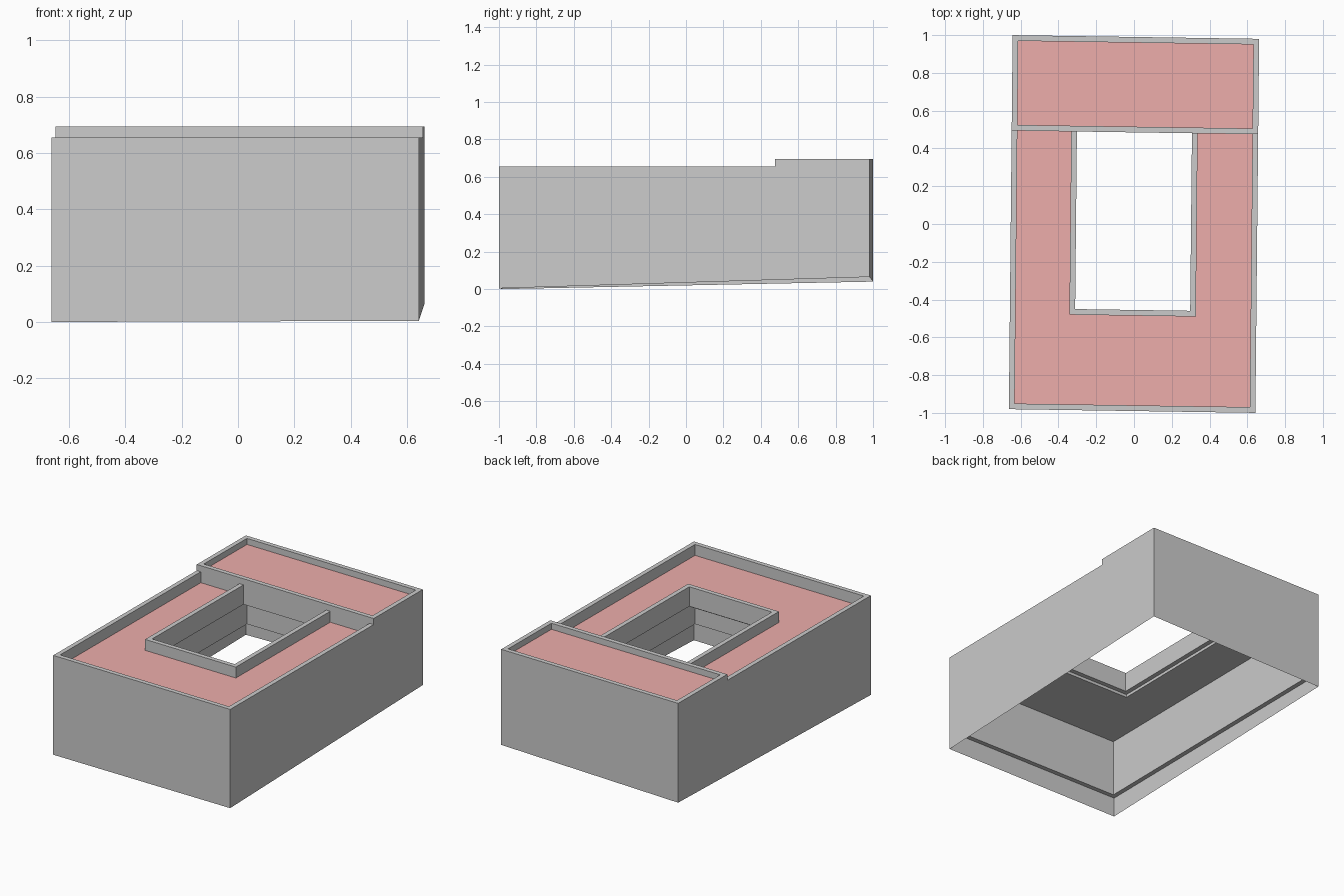
import bpy

if "Cube" in bpy.data.objects:
    bpy.data.objects.remove(bpy.data.objects["Cube"])

HW, HL, T = 0.6525, 0.99, 0.03      # half width, half length, parapet thickness
STEP = 0.485                        # where the taller rear wing begins
LOW, HIGH = 0.655, 0.695            # parapet tops
LEDGE, CURB = 0.13, 0.526           # undersides of wall lining and court curb


def place(u, v, z):
    """Plan coordinates to world: the building is turned slightly."""
    return (u + 0.01 * v, v - 0.015 * u, z)


def ground(u, v):
    """Sloping terrain line under the outer walls."""
    s, t = (u / HW + 1) / 2, (v / HL + 1) / 2
    return (0.004 * s) * (1 - t) + (0.04 + 0.025 * s) * t


def make(name, verts, faces, color=None):
    mesh = bpy.data.meshes.new(name)
    mesh.from_pydata([place(*p) for p in verts], [], faces)
    mesh.update()
    obj = bpy.data.objects.new(name, mesh)
    bpy.context.collection.objects.link(obj)
    if color:
        mat = bpy.data.materials.new(name)
        mat.diffuse_color = color
        mat.use_nodes = True
        mat.node_tree.nodes["Principled BSDF"].inputs["Base Color"].default_value = mat.diffuse_color
        mesh.materials.append(mat)
    return obj


def sweep(name, path, profile, close=False, cap_z=None):
    """Sweep a profile of (inset, z) along path(inset); z None = terrain."""
    rows = []
    for inset, z in profile:
        rows.append([(u, v, ground(u, v) if z is None else z) for u, v in path(inset)])
    n, m = len(rows[0]), len(rows)
    verts = [p for row in rows for p in row]
    faces = []
    for j in range(m if close else m - 1):
        k = (j + 1) % m
        for i in range(n - 1):
            faces.append((j * n + i, j * n + i + 1, k * n + i + 1, k * n + i))
    if cap_z is not None:           # close the exposed step at both path ends
        top = max(z for _, z in profile if z is not None)
        for e, flip in ((0, False), (-1, True)):
            a, b = path(0)[e], path(T)[e]
            base = len(verts)
            verts += [(*a, cap_z), (*b, cap_z), (*b, top), (*a, top)]
            f = [base, base + 1, base + 2, base + 3]
            faces.append(f if not flip else f[::-1])
    return make(name, verts, faces)


def slab(name, pts, z0, z1, color):
    """Grey underside and edges, with a coloured roof surface on top."""
    n = len(pts)
    verts = [(*p, z0) for p in pts] + [(*p, z1) for p in pts]
    faces = [tuple(reversed(range(n)))]
    faces += [(i, (i + 1) % n, (i + 1) % n + n, i + n) for i in range(n)]
    make(name + "_slab", verts, faces)
    make(name + "_surface", [(*p, z1) for p in pts], [tuple(range(n))], color)


def wall_profile(top):
    return [(0, None), (0, top), (T, top), (T, LEDGE), (0, LEDGE)]


# Outer walls, hollow below, with parapets
sweep("front_walls",
      lambda i: [(-HW + i, STEP), (-HW + i, -HL + i), (HW - i, -HL + i), (HW - i, STEP)],
      wall_profile(LOW))
sweep("rear_walls",
      lambda i: [(HW - i, STEP), (HW - i, HL - i), (-HW + i, HL - i), (-HW + i, STEP)],
      wall_profile(HIGH), cap_z=LOW)

# Parapet between the two roof levels
sweep("step_parapet",
      lambda i: [(-HW + T, STEP + i), (HW - T, STEP + i)],
      [(0, CURB), (0, HIGH), (T, HIGH), (T, CURB)], close=True)

# Curb around the three free sides of the court
CL, CR, CF = -0.307, 0.302, -0.455
sweep("court_curb",
      lambda i: [(CR + i, STEP), (CR + i, CF - i), (CL - i, CF - i), (CL - i, STEP)],
      [(0, CURB), (0, LOW), (T, LOW), (T, CURB)], close=True)

# Roofs
RED = (0.85, 0.42, 0.41, 1)
w, f = HW - T, -HL + T
slab("front_roof",
     [(-w, STEP), (-w, f), (w, f), (w, STEP), (CR + T, STEP), (CR + T, CF - T),
      (CL - T, CF - T), (CL - T, STEP)], 0.507, 0.583, RED)
slab("rear_roof",
     [(-w, STEP + T), (w, STEP + T), (w, HL - T), (-w, HL - T)][::1], 0.58, 0.655, RED)
